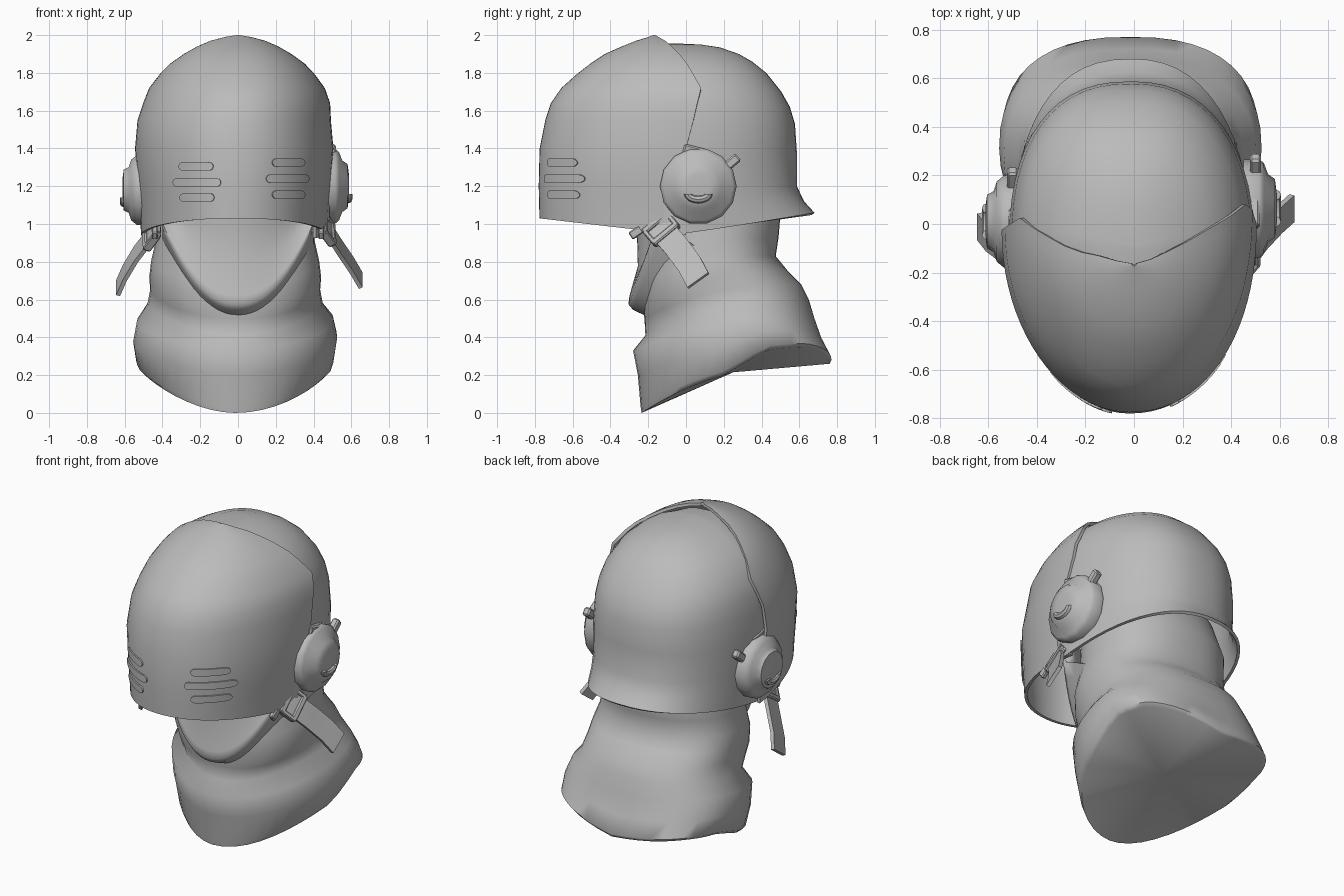
import bpy, bmesh, math
from mathutils import Vector, Matrix

if "Cube" in bpy.data.objects:
    bpy.data.objects.remove(bpy.data.objects["Cube"])

grey = bpy.data.materials.new("plain grey")
grey.diffuse_color = (0.5, 0.5, 0.5, 1)
grey.use_nodes = True
grey.node_tree.nodes["Principled BSDF"].inputs["Base Color"].default_value = grey.diffuse_color


def finish(name, bm, thick=0, offset=-1, angle=40):
    bmesh.ops.remove_doubles(bm, verts=bm.verts[:], dist=.0015)
    me = bpy.data.meshes.new(name)
    bm.to_mesh(me)
    bm.free()
    me.materials.append(grey)
    ob = bpy.data.objects.new(name, me)
    bpy.context.collection.objects.link(ob)
    bpy.ops.object.select_all(action='DESELECT')
    ob.select_set(True)
    bpy.context.view_layer.objects.active = ob
    if thick:
        mod = ob.modifiers.new("thickness", 'SOLIDIFY')
        mod.thickness = thick
        mod.offset = offset
        bpy.ops.object.modifier_apply(modifier=mod.name)
    bpy.ops.object.shade_smooth_by_angle(angle=math.radians(angle))
    return ob


def grid(rows, closed=False, caps=(None, None)):
    """Skin rows of points; caps are optional centre points for first and last row."""
    bm = bmesh.new()
    vs = [[bm.verts.new(p) for p in r] for r in rows]
    n = len(rows[0])
    m = n if closed else n - 1
    for a, b in zip(vs, vs[1:]):
        for j in range(m):
            k = (j + 1) % n
            bm.faces.new((a[j], a[k], b[k], b[j]))
    for cap, row, flip in ((caps[0], vs[0], True), (caps[1], vs[-1], False)):
        if cap is not None:
            c = bm.verts.new(cap)
            for j in range(m):
                k = (j + 1) % n
                bm.faces.new((row[k], row[j], c) if flip else (row[j], row[k], c))
    return bm


def interp(table, z):
    if z <= table[0][0]:
        return table[0][1:]
    for a, b in zip(table, table[1:]):
        if z <= b[0]:
            t = (z - a[0]) / (b[0] - a[0])
            return [p + (q - p) * t for p, q in zip(a[1:], b[1:])]
    return table[-1][1:]


def power(v, p):
    return math.copysign(abs(v) ** p, v)


# Visor: height, half width, front y, rear edge y; the right side is a little blunter
SHIFT = -0.02
BLUNT = {True: 2.15, False: 1.97}
VISOR = [(1.0, .49, -.775, 0), (1.2, .512, -.78, 0), (1.4, .525, -.775, 0),
         (1.55, .512, -.745, .04), (1.64, .495, -.715, .06), (1.72, .465, -.66, .08),
         (1.8, .405, -.57, .035), (1.85, .355, -.505, .005), (1.9, .285, -.43, -.035),
         (1.94, .215, -.34, -.075), (1.97, .145, -.265, -.11), (1.99, .07, -.2, -.145),
         (2.0, .01, -.172, -.162)]
rows = []
for z in [1.03, 1.1] + [v[0] for v in VISOR[1:]]:
    w, f, e = interp(VISOR, z)
    # the left rear edge sits a little further forward
    left = .055 * min(1, (2 - z) / .08) * max(0, min(1, (z - 1.3) / .2))
    row = []
    for i in range(41):
        a = math.pi * (i / 40 - .5)
        p = BLUNT[a > 0]
        s, c = power(math.sin(a), 2 / p), max(0, math.cos(a)) ** (2 / p)
        drop = .09 * (1 - c) if z == 1.03 else 0
        row.append((SHIFT * (2 - z if z > 1.6 else 1) + w * s,
                    e - (e - f) * c - left * max(0, -s) * (1 - c), z - drop))
    rows.append(row)
finish("visor", grid(rows), .018)

# Helmet shell: height, half width, back y
SHELL = [(1.0, .49, .68), (1.12, .495, .625), (1.2, .5, .587), (1.38, .505, .587),
         (1.53, .495, .577), (1.62, .48, .55), (1.7, .455, .505), (1.8, .39, .425),
         (1.86, .32, .35), (1.9, .25, .28), (1.935, .16, .18), (1.95, .09, .08),
         (1.956, .0005, -.05)]
rows = []
for z, w, b in SHELL:
    row = []
    for i in range(29):
        a = math.pi * (i / 28 - .5)
        s, c = math.sin(a), max(0, math.cos(a))
        q = .83 if s > 0 else .88
        zz = .94 + .12 * c if z == 1.0 else z - .05 * (1 - c) if z == 1.12 else z
        row.append((-.01 - w * power(s, q), -.1 + (b + .1) * c ** q, zz))
    # front lip tucked under the visor
    lips = [(-.01 + (p[0] + .01) * .86, -.21, p[2] - .015) for p in (row[0], row[-1])]
    rows.append([lips[0]] + row + [lips[1]])
finish("helmet_shell", grid(rows), .018)

# Visor vent slits: centre x, z, half length
for cx, cz, h in [(-.22, 1.305, .09), (-.215, 1.22, .125), (-.215, 1.14, .09),
                  (.265, 1.325, .085), (.26, 1.24, .112), (.265, 1.155, .085)]:
    lo, hi = [], []
    for k in range(21):
        u = -math.cos(math.pi * k / 20)
        x = cx + h * u
        tip = max(0, (abs(u) - 1) * h / .022 + 1)
        half = .022 * max(.1, math.sqrt(1 - min(1, tip) ** 2))
        p = BLUNT[x > SHIFT]
        for row, z in ((lo, cz - half), (hi, cz + half)):
            w, f, e = interp(VISOR, z)
            s = abs(x - SHIFT) / w
            c = (1 - s ** p) ** (1 / p)
            n = Vector((math.copysign(s ** (p - 1) / w, x - SHIFT),
                        -c ** (p - 1) / (e - f), 0)).normalized()
            row.append(Vector((x, e - (e - f) * c, z)) + n * .008)
    finish("vent_slit", grid([lo, hi]), .0095)

# Neck cloth: front z, back z, front y, back y, half width, widest point, back squareness
NECK = [(0, .26, -.235, .76, .50, .6, .82), (.03, .28, -.24, .77, .525, .6, .82),
        (.2, .38, -.255, .72, .54, .58, .82), (.33, .5, -.28, .68, .52, .56, .83),
        (.41, .6, -.215, .65, .465, .55, .84), (.5, .68, -.22, .61, .45, .53, .85),
        (.56, .75, -.23, .54, .455, .52, .85), (.68, .83, -.23, .475, .445, .5, .85),
        (.85, .93, -.21, .49, .42, .5, .87), (1.05, 1.05, -.2, .5, .42, .5, .9),
        (1.25, 1.25, -.15, .44, .38, .5, 1), (1.4, 1.4, 0, .3, .2, .5, 1)]
LIFT = [1, 1, .75, .4]
rows = []
for r, (zf, zb, yf, yb, w, mid, q) in enumerate(NECK):
    row = []
    cy = yf + (yb - yf) * mid
    for i in range(44):
        a = math.tau * i / 44
        s, c = math.sin(a), math.cos(a)
        if c < 0:
            x, y = w * power(s, q), cy + (yb - cy) * (-c) ** q
        else:
            g = (.85 if s > 0 else .93) if r > 4 else (1 if s > 0 else 1.07)
            x, y = w * power(s, g), cy - (cy - yf) * c ** g
        t = min(1, max(0, (y - yf) / (yb - yf)))
        # the hem rises at the back corners, more on the right
        lift = (LIFT[r] if r < 4 else 0) * (.09 if s > 0 else .04)
        lift *= min(1, abs(x / w) * 1.2) * max(0, min(1, (t - .45) / .22))
        row.append((-.015 + x, y, zf + (zb - zf) * (1 - (1 - t) ** 2.5) + lift))
    rows.append(row)
finish("neck_cloth", grid(rows, True, ((0, .25, .215), (0, .15, 1.43))), angle=60)

# Draped face cloth with a U-shaped fold
rows = []
for t, dy, dz in ((0, .2, -.12), (0, .09, -.06), (0, .025, -.03), (0, 0, 0), (.08, .006, 0),
                  (.35, .05, 0), (.7, .045, 0), (1, .03, 0)):
    row = []
    for i in range(25):
        u = i / 12 - 1
        z = .575 + .43 * abs(u) ** 2.2
        row.append((.4 * u * (1 - .12 * t), -.305 + .15 * u * u + dy,
                    z + dz + (1.15 - z) * t))
    rows.append(row)
finish("face_cloth", grid(rows), .01, angle=75)


# Round ear pieces turned about the x axis
def lathe(name, profile, cy, cz, sign):
    rows = [[(sign * x, cy + r * math.cos(math.tau * i / 14) * sign,
              cz + r * math.sin(math.tau * i / 14)) for i in range(14)] for x, r in profile]
    (x0, _), (x1, _) = profile[0], profile[-1]
    finish(name, grid(rows, True, ((sign * x0, cy, cz), (sign * x1, cy, cz))), angle=50)


def box(name, centre, size, rot=None):
    bm = bmesh.new()
    bmesh.ops.create_cube(bm, size=1, matrix=Matrix.Translation(centre)
                          @ (rot or Matrix()) @ Matrix.Diagonal((*size, 1)))
    bmesh.ops.bevel(bm, geom=bm.edges[:], offset=min(size) * .2, segments=1, affect='EDGES')
    finish(name, bm, angle=30)


lathe("right_ear_disc", [(.45, .2), (.515, .203), (.535, .185), (.552, .14), (.58, .12), (.588, .06)],
      .065, 1.2, 1)
lathe("left_ear_disc", [(.45, .19), (.535, .19), (.565, .165), (.578, .125), (.605, .11), (.612, .06)],
      .01, 1.18, -1)
for sign, cy, cz, x in ((1, .065, 1.2, .5), (-1, .01, 1.18, .5)):
    side = "right" if sign > 0 else "left"
    box(side + "_ear_tab", (sign * x, cy + .17, cz + .12), (.045, .11, .05),
        Matrix.Rotation(math.radians(40), 4, 'X'))
    box(side + "_ear_flange", (sign * (x - .005), cy - .02, cz + .165), (.045, .13, .09),
        Matrix.Rotation(math.radians(-14), 4, 'X'))
    # Curved grip on the disc face
    rows = []
    for k in range(9):
        a = math.pi * (1 + k / 8)
        c = Vector((sign * (x + (.084 if sign > 0 else .105)), cy + .055 * math.cos(a),
                    cz - .04 + .03 * math.sin(a)))
        d = Vector((0, math.cos(a), math.sin(a)))
        rows.append([c + .021 * (d * math.cos(q) + Vector((1, 0, 0)) * math.sin(q))
                     for q in (math.tau * j / 8 for j in range(8))])
    bm = grid(rows, True, (rows[0][0].lerp(rows[0][4], .5), rows[-1][0].lerp(rows[-1][4], .5)))
    bmesh.ops.recalc_face_normals(bm, faces=bm.faces[:])
    finish(side + "_ear_grip", bm)

# Hanging straps and their buckles
ACROSS = Vector((0, .81, .58))
for side, pts in (("right", [(.43, -.17, 1.02), (.485, -.12, .96), (.535, -.05, .88),
                             (.6, .02, .785), (.65, .065, .7)]),
                  ("left", [(-.42, -.2, 1.0), (-.47, -.16, .93), (-.54, -.1, .84),
                            (-.6, -.055, .74), (-.635, -.01, .66)])):
    sg = 1 if side == "right" else -1
    path = [Vector(p) for p in pts]
    finish(side + "_strap", grid([[p + ACROSS * k for k in (-.068, 0, .068)] for p in path]), .022, 0)
    along = (path[2] - path[0]).normalized()
    across = (ACROSS - along * ACROSS.dot(along)).normalized()
    rot = Matrix((along, across, along.cross(across))).transposed().to_4x4()
    c = path[1].lerp(path[0], .2)
    for d in (-.05, .04):
        box(side + "_buckle_bar", c + along * d, (.035, .17, .045), rot)
    for d in (-.075, .075):
        box(side + "_buckle_end", c + across * d, (.1, .025, .045), rot)
    box(side + "_rim_clip", (sg * .44, -.265, .955), (.03, .07, .045), Matrix.Rotation(.6, 4, 'X'))
